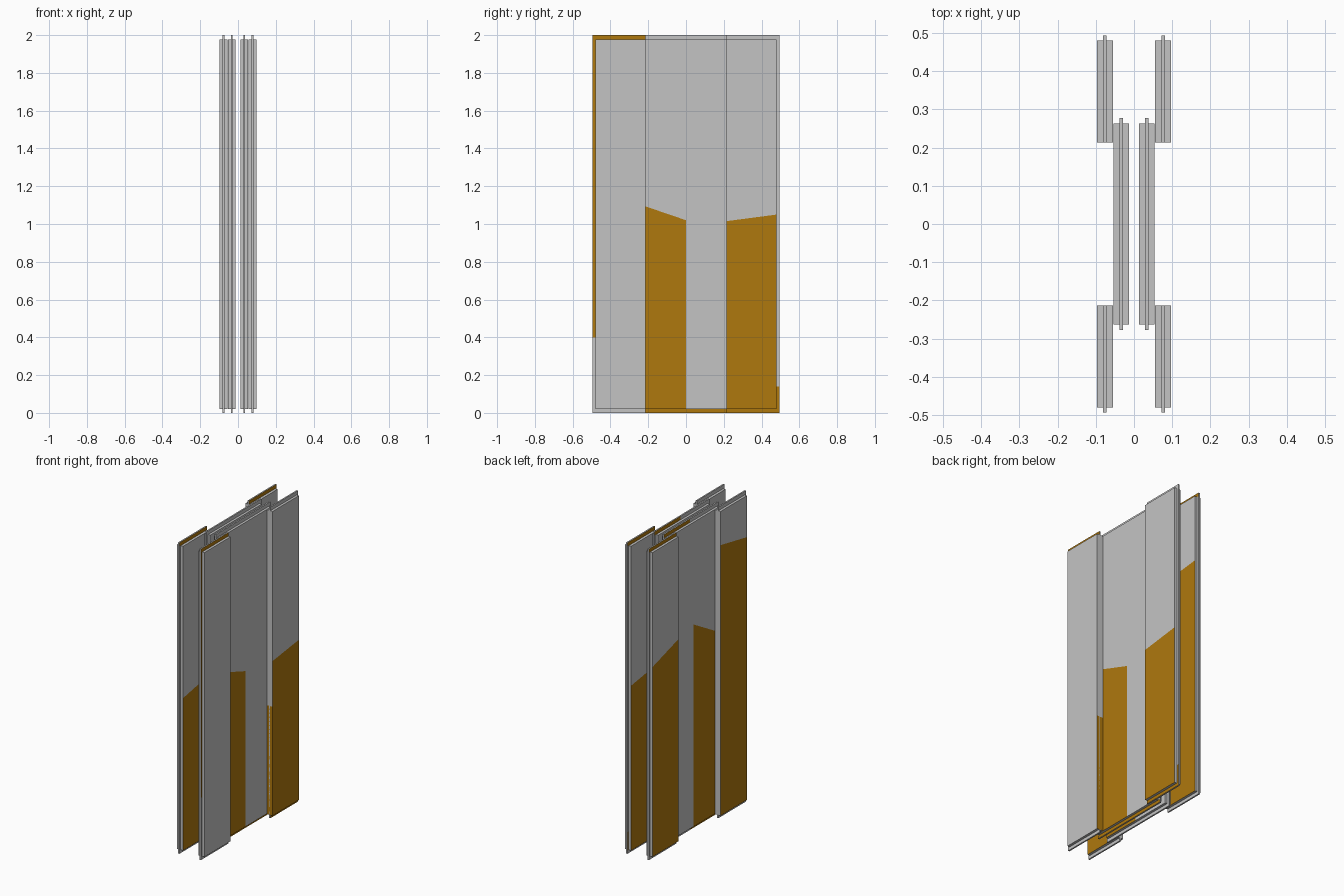
import bpy, bmesh
from mathutils import Vector

if "Cube" in bpy.data.objects:
    bpy.data.objects.remove(bpy.data.objects["Cube"])

Z0, Z1, TOP = 0.02, 1.977, 2.0


def material(name, rgb):
    m = bpy.data.materials.new(name)
    m.diffuse_color = (*rgb, 1)
    m.use_nodes = True
    m.node_tree.nodes["Principled BSDF"].inputs["Base Color"].default_value = m.diffuse_color
    return m


GREY = material("light_grey", (0.552, 0.552, 0.552))
AMBER = material("amber", (0.43, 0.188, 0.004))


def box(bm, lo, hi):
    bmesh.ops.create_cube(bm, size=1)
    for v in bm.verts:
        v.co = Vector([hi[i] if v.co[i] > 0 else lo[i] for i in range(3)])
    bm.normal_update()


def finish(bm, name):
    me = bpy.data.meshes.new(name)
    bm.to_mesh(me)
    bm.free()
    me.materials.append(GREY)
    me.materials.append(AMBER)
    ob = bpy.data.objects.new(name, me)
    bpy.context.collection.objects.link(ob)


def cut(bm, faces, co, no):
    geom = set(faces)
    for f in faces:
        geom.update(f.edges)
        geom.update(f.verts)
    bmesh.ops.bisect_plane(bm, geom=list(geom), plane_co=co, plane_no=no)
    bm.normal_update()


def slab(name, lo, hi, paint):
    """Door slab; paint maps a face direction to the amber edge height at both ends."""
    bm = bmesh.new()
    box(bm, lo, hi)
    for (axis, sign), (za, zb) in paint.items():
        other = 1 - axis
        a, b = lo[other], hi[other]
        slope = (zb - za) / (b - a)
        height = lambda t: za + slope * (t - a)
        pick = lambda: [f for f in bm.faces if f.normal[axis] * sign > 0.9]
        co = Vector((0, 0, za))
        no = Vector((0, 0, 1))
        co[other] = a
        no[other] = -slope
        cut(bm, pick(), co, no.normalized())
        for f in pick():
            c = f.calc_center_median()
            f.material_index = int(c.z < height(c[other]))
    finish(bm, name)


def tongue(name, lo, hi, edge, paint, side):
    """Thin core showing as a lip; paint lists amber lips, side is an amber z range on the end lip."""
    bm = bmesh.new()
    box(bm, lo, hi)
    for z in (Z0, Z1, *side):
        if 0 < z < TOP:
            cut(bm, bm.faces[:], (0, 0, z), (0, 0, 1))
    cut(bm, bm.faces[:], (0, edge, 0), (0, 1, 0))
    for f in bm.faces:
        if abs(f.normal.x) < 0.9:
            continue
        c = f.calc_center_median()
        s = "+" if f.normal.x > 0 else "-"
        part = "top" if c.z > Z1 else "bottom" if c.z < Z0 else "side"
        amber = s + part in paint
        if part == "side":
            amber = amber and abs(c.y) > abs(edge) and side[0] < c.z < side[1]
        f.material_index = int(amber)
    finish(bm, name)


PX, MX, PY, MY = (0, 1), (0, -1), (1, 1), (1, -1)
# (side, row, end): slab paint, lip paint, amber range of the end lip
DOORS = {
    ("right", "outer", "front"): ({PY: (.77, .77), MX: (1.05, 1.1)}, {"+top", "+side"}, (.4, Z1)),
    ("right", "inner", "front"): ({PX: (1.11, 1.02), MX: (1.05, 1.05)}, {"+bottom"}, ()),
    ("right", "inner", "back"): ({}, {"+bottom", "-top"}, ()),
    ("right", "outer", "back"): ({PX: (1.015, 1.05), MX: (1.12, 1.08), MY: (.72, .72)},
                                 {"+bottom", "-top", "+side", "-side"}, (Z0, .14)),
    ("left", "outer", "front"): ({PX: (1.0, 1.05), MX: (1.71, 1.76)}, {"+top"}, ()),
    ("left", "inner", "front"): ({MX: (1.17, 1.32), PX: (1.05, 1.05)}, {"-bottom"}, ()),
    ("left", "inner", "back"): ({}, {"-top"}, ()),
    ("left", "outer", "back"): ({PX: (1.52, 1.55), MX: (1.32, 1.24)}, {"+top", "-top"}, ()),
}
# row: slab x range, core x range, slab y range, core outer y
ROWS = {"outer": ((.055, .097), (.0715, .081), (.214, .48), .494),
        "inner": ((.013, .0535), (.0285, .038), (0, .2635), .277)}

for (side, row, end), (paint, lips, rng) in DOORS.items():
    xs, cx, ys, tip = ROWS[row]
    sx = 1 if side == "right" else -1
    sy = 1 if end == "back" else -1
    x0, x1 = sorted(sx * v for v in xs)
    c0, c1 = sorted(sx * v for v in cx)
    y0, y1 = sorted(sy * v for v in ys)
    # the two inner doors interlock just behind the centre line
    root = sy * ys[0] if row == "outer" else .013
    t0, t1 = sorted((root, sy * tip))
    name = f"{side}_{row}_{end}"
    slab(name + "_door", (x0, y0, Z0), (x1, y1, Z1), paint)
    tongue(name + "_tongue", (c0, t0, 0), (c1, t1, TOP), sy * ys[1], lips, rng)
